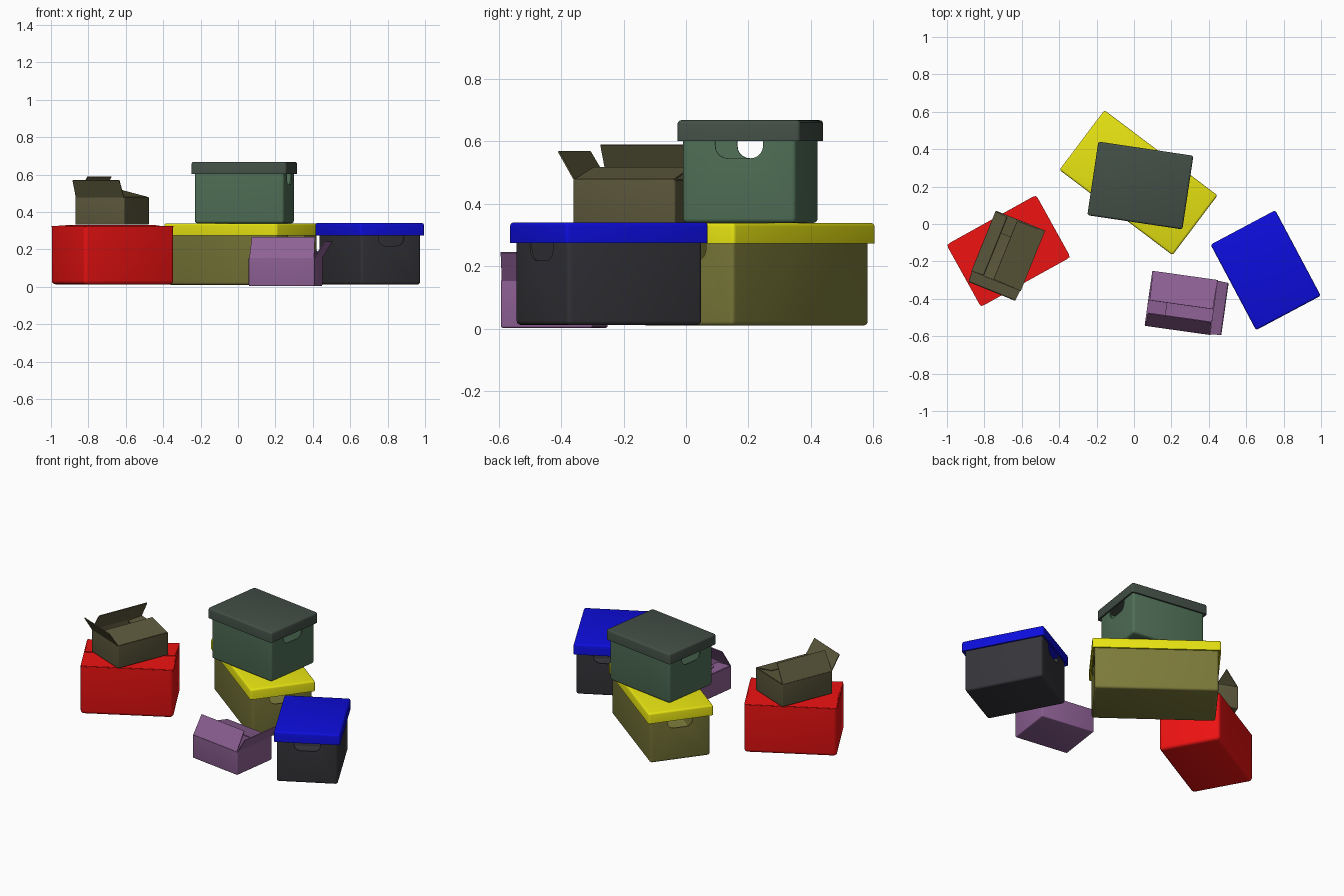
import bpy, bmesh
from math import radians, cos, sin, pi
from mathutils import Matrix, Vector

if "Cube" in bpy.data.objects:
    bpy.data.objects.remove(bpy.data.objects["Cube"])


def material(name, rgb):
    m = bpy.data.materials.new(name)
    m.diffuse_color = (*rgb, 1)
    m.use_nodes = True
    m.node_tree.nodes["Principled BSDF"].inputs["Base Color"].default_value = m.diffuse_color
    return m


def make_object(name, bm, mat, place):
    bmesh.ops.recalc_face_normals(bm, faces=bm.faces)
    me = bpy.data.meshes.new(name)
    bm.to_mesh(me)
    bm.free()
    ob = bpy.data.objects.new(name, me)
    bpy.context.collection.objects.link(ob)
    ob.matrix_world = place
    if mat:
        me.materials.append(mat)
    return ob


def finish(ob):
    # Bake the modifiers and smooth the rounded corners
    bpy.ops.object.select_all(action='DESELECT')
    ob.select_set(True)
    bpy.context.view_layer.objects.active = ob
    for m in list(ob.modifiers):
        bpy.ops.object.modifier_apply(modifier=m.name)
    bpy.ops.object.shade_smooth_by_angle(angle=radians(35))


def tray(name, size, z, open_side, wall, radius, mat, place):
    # Box with rounded edges and one open face (+1 top, -1 bottom)
    bm = bmesh.new()
    bmesh.ops.create_cube(bm, size=1)
    sx, sy, sz = size
    bmesh.ops.transform(bm, verts=bm.verts, matrix=Matrix.Translation((0, 0, z + sz / 2)) @ Matrix.Diagonal((sx, sy, sz, 1)))
    bm.normal_update()
    opening = [f for f in bm.faces if f.normal.z * open_side > .9]
    bmesh.ops.delete(bm, geom=opening, context='FACES')
    edges = [e for e in bm.edges if not e.is_boundary]
    bmesh.ops.bevel(bm, geom=edges, offset=radius, segments=3, profile=.5, affect='EDGES')
    ob = make_object(name, bm, mat, place)
    s = ob.modifiers.new('wall', 'SOLIDIFY')
    s.thickness, s.offset = wall, -1
    return ob


def handle_cutter(length, width, z0, z1, place):
    # D-shaped slot running through both ends
    r, w = .04, width / 2
    prof = [(-w, z1), (w, z1)]
    for k in range(6):
        a = -k * pi / 10
        prof.append((w - r + r * cos(a), z0 + r + r * sin(a)))
    prof += [(-y, zz) for y, zz in reversed(prof[2:])]
    bm = bmesh.new()
    f = bm.faces.new([bm.verts.new((-length / 2, y, zz)) for y, zz in prof])
    ext = bmesh.ops.extrude_face_region(bm, geom=[f])
    bmesh.ops.translate(bm, verts=[v for v in ext['geom'] if isinstance(v, bmesh.types.BMVert)], vec=(length, 0, 0))
    ob = make_object('handle_cutter', bm, None, place)
    ob.hide_render = True
    return ob


def storage_box(name, lid_size, x, y, z, angle, body_mat, lid_mat):
    place = Matrix.Translation((x, y, z)) @ Matrix.Rotation(radians(angle), 4, 'Z')
    lx, ly = lid_size
    body = tray(name + '_body', (lx - .03, ly - .03, .315), 0, 1, .007, .014, body_mat, place)
    cutter = handle_cutter(lx + .2, .155, .207, .285, place)
    b = body.modifiers.new('handles', 'BOOLEAN')
    b.object, b.operation, b.solver = cutter, 'DIFFERENCE', 'EXACT'
    bpy.context.view_layer.update()
    finish(body)
    bpy.data.objects.remove(cutter)
    finish(tray(name + '_lid', (lx, ly, .066), .263, -1, .01, .012, lid_mat, place))


def flap(name, side, size, length, angle, mat, place):
    # side: 0 +x, 1 +y, 2 -x, 3 -y; angle 0 points out, 90 up, 180 inward
    sx, sy, h = size
    reach, half = (sx / 2, sy / 2) if side % 2 == 0 else (sy / 2, sx / 2)
    turn = Matrix.Rotation(side * pi / 2, 4, 'Z')
    a = radians(angle)
    inner, tip = half - .004, half - .008
    d = Vector((cos(a) * length, 0, sin(a) * length))
    o = Vector((reach - .003, 0, h))
    pts = [o + Vector((0, -inner, 0)), o + Vector((0, inner, 0)),
           o + d + Vector((0, tip, 0)), o + d + Vector((0, -tip, 0))]
    bm = bmesh.new()
    bm.faces.new([bm.verts.new(turn @ p) for p in pts])
    ob = make_object(name, bm, mat, place)
    s = ob.modifiers.new('board', 'SOLIDIFY')
    s.thickness, s.offset = .005, 0
    finish(ob)


def carton(name, size, x, y, z, angle, radius, flaps, mat):
    place = Matrix.Translation((x, y, z)) @ Matrix.Rotation(radians(angle), 4, 'Z')
    finish(tray(name + '_body', size, 0, 1, .005, radius, mat, place))
    for side, (length, fold) in enumerate(flaps):
        flap(f'{name}_flap_{side + 1}', side, size, length, fold, mat, place)


# Lidded storage boxes
storage_box('yellow_box', (.757, .4), .024, .221, .01, -37,
            material('olive_yellow', (.2, .195, .042)), material('yellow', (.8, .77, .006)))
storage_box('green_box', (.514, .398), .034, .206, .339, -8.5,
            material('green', (.08, .16, .095)), material('dark_green', (.055, .078, .062)))
storage_box('blue_box', (.518, .392), .704, -.247, .012, -62,
            material('charcoal', (.036, .035, .042)), material('blue', (.004, .004, .72)))

# Closed red carton
carton('red_carton', (.548, .38, .308), -.671, -.144, .013, 29, .02,
       [(.16, 182), (.186, 178), (.16, 182), (.186, 179)], material('red', (.85, .006, .006)))

# Small open cartons, same shape in two places
open_flaps = [(.108, 58), (.16, 166), (.1, 185), (.13, 121)]
carton('brown_carton', (.352, .285, .145), -.673, -.145, .332, -112, .006,
       open_flaps, material('brown', (.11, .1, .046)))
carton('purple_carton', (.357, .297, .15), .254, -.422, .003, -8, .006,
       open_flaps, material('purple', (.27, .12, .3)))
